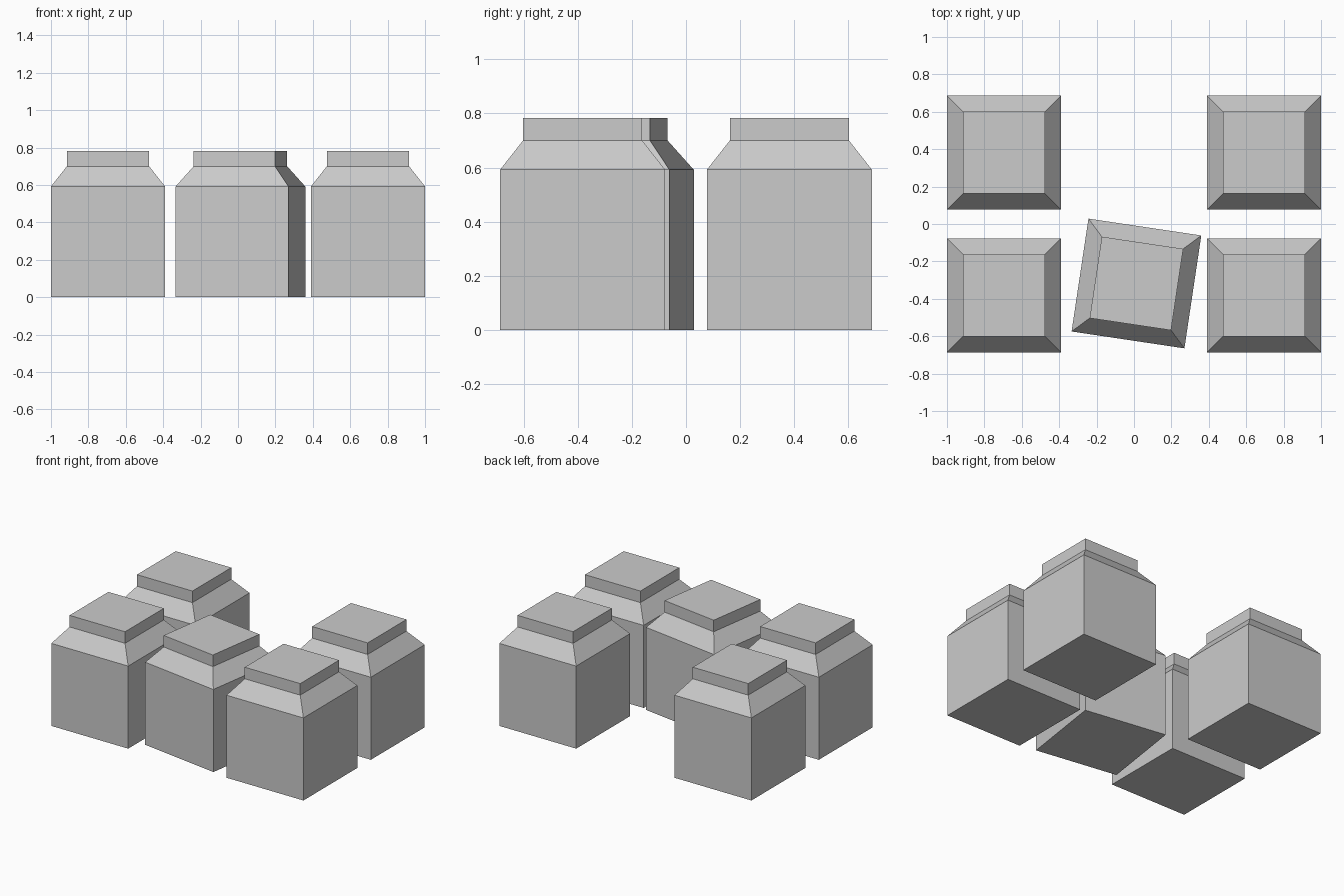
import bpy
import bmesh
from math import radians

default_cube = bpy.data.objects.get("Cube")
if default_cube:
    bpy.data.objects.remove(default_cube, do_unlink=True)

# One plain grey for every jar
GREY = (0.6, 0.6, 0.6, 1)
grey = bpy.data.materials.new("plain_grey")
grey.use_nodes = True
grey.diffuse_color = GREY
grey.node_tree.nodes["Principled BSDF"].inputs["Base Color"].default_value = GREY

# Square jar profile: (half width, height) from base to rim
PROFILE = [(0.305, 0), (0.305, 0.592), (0.22, 0.70), (0.22, 0.783)]


def make_jar_mesh():
    bm = bmesh.new()
    rings = [[bm.verts.new((sx * w, sy * w, z))
              for sx, sy in ((-1, -1), (1, -1), (1, 1), (-1, 1))]
             for w, z in PROFILE]
    # Body, sloping shoulder and neck
    for low, high in zip(rings, rings[1:]):
        for i in range(4):
            j = (i + 1) % 4
            bm.faces.new((low[i], low[j], high[j], high[i]))
    # Closed base and flat lid
    bm.faces.new(reversed(rings[0]))
    bm.faces.new(rings[-1])
    mesh = bpy.data.meshes.new("square_jar")
    bm.to_mesh(mesh)
    bm.free()
    mesh.materials.append(grey)
    return mesh


jar_mesh = make_jar_mesh()


def place_jar(name, x, y, turn=0):
    jar = bpy.data.objects.new(name, jar_mesh)
    jar.location = (x, y, 0)
    jar.rotation_euler.z = radians(turn)
    bpy.context.collection.objects.link(jar)


# Four corner jars, then the slightly turned one between the front pair
for side, sx in (("right", -1), ("left", 1)):
    for end, sy in (("front", -1), ("back", 1)):
        place_jar(f"{end}_{side}_jar", sx * 0.695, sy * 0.382)
place_jar("middle_jar", 0.013, -0.318, -8.5)
